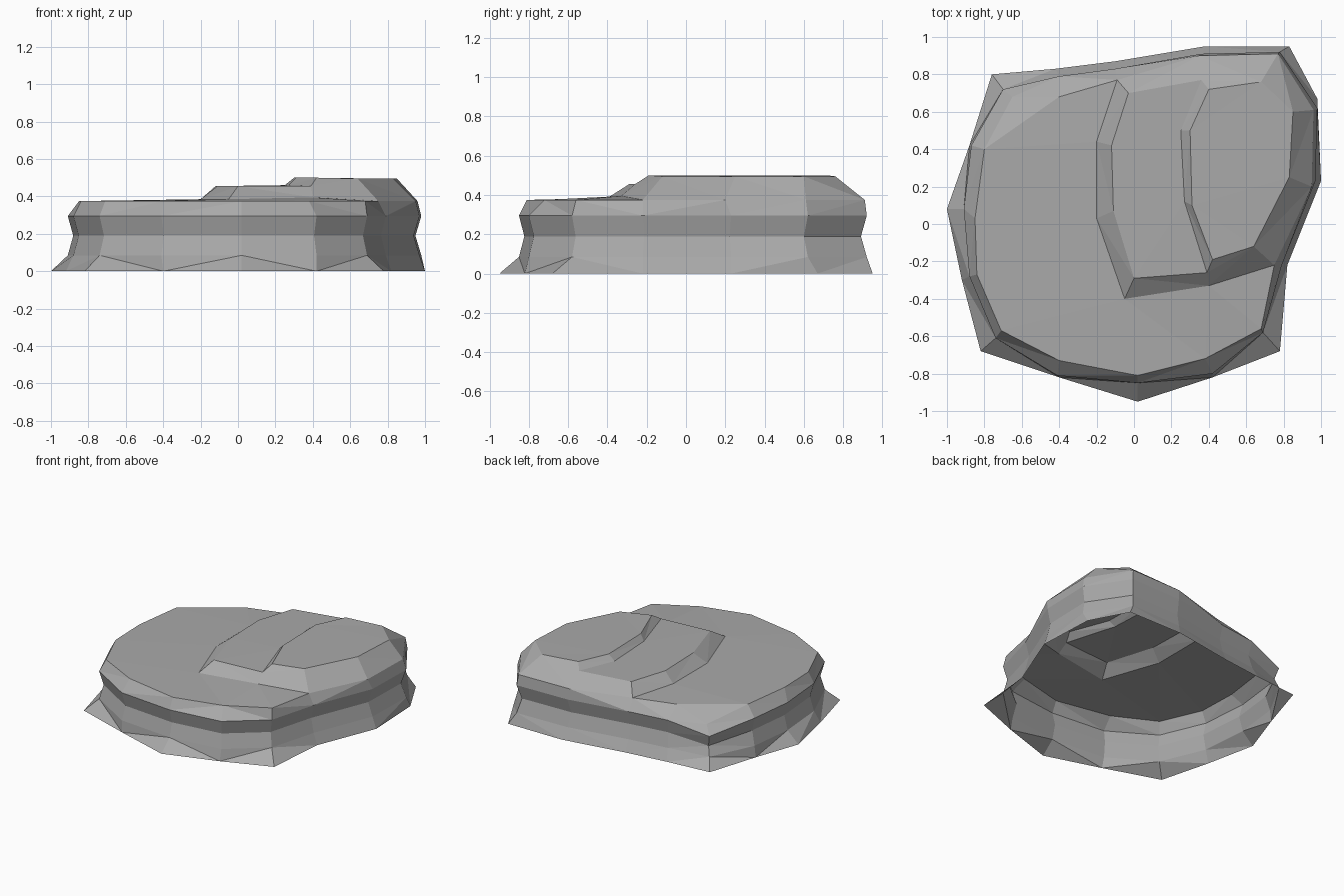
import bpy, bmesh

if "Cube" in bpy.data.objects:
    bpy.data.objects.remove(bpy.data.objects["Cube"])

# Outlines seen from above, counter-clockwise from the left side
base = [(-1, .08), (-.92, -.3), (-.82, -.68), (-.4, -.82), (.02, -.95), (.42, -.82), (.78, -.68), (.82, -.22),
        (1, .23), (.98, .67), (.83, .95), (.38, .95), (-.1, .87), (-.42, .83), (-.76, .8), (-.88, .42)]
bulge = [(-.91, .08), (-.88, -.28), (-.74, -.61), (-.41, -.81), (.02, -.85), (.42, -.8), (.69, -.58), (.79, -.22),
         (.97, .23), (.98, .62), (.78, .92), (.36, .91), (-.1, .83), (-.4, .79), (-.7, .72), (-.87, .42)]
rim = [(-.85, .03), (-.84, -.27), (-.71, -.57), (-.4, -.73), (.02, -.81), (.38, -.72), (.68, -.56), (.75, -.22),
       (.95, .2), (.96, .61), (.77, .91), (.35, .9), (-.09, .77), (-.4, .68), (-.65, .68), (-.8, .4)]

bm = bmesh.new()


def ring(pts, z, s=1.0):
    return [bm.verts.new((x * s, y * s, z)) for x, y in pts]


def strip(a, b, closed=False):
    n = len(a)
    for i in range(n if closed else n - 1):
        j = (i + 1) % n
        bm.faces.new((a[i], a[j], b[j], b[i]))


# Weathered side wall, open underneath
rings = [ring(base, 0), ring(bulge, .085), ring(bulge, .19, .968), ring(bulge, .295), ring(rim, .375)]
for lo, hi in zip(rings, rings[1:]):
    strip(lo, hi, True)
R = rings[-1]
# Worn-down back left corner
for r, z in zip(rings[1:], (.07, .14, .225, .29)):
    r[14].co.z = z

# Outlines of the two raised ledges
F = ring([(-.2, .44), (-.2, .03), (-.05, -.4), (.4, -.33)], .385)
F[3].co.z = .395
T = ring([(-.03, .7), (-.12, .42), (-.11, .07), (0, -.29), (.39, -.26)], .455)
U = ring([(.36, .77), (.25, .5), (.27, .12)], .46) + [T[4]]
V = ring([(.4, .72), (.3, .5), (.31, .1), (.42, -.19), (.64, -.12), (.83, .25), (.85, .6), (.68, .76)], .5)
for v in V[4:]:
    v.co.z = .495

# Lower plateau, ledge slopes, ledge tops
bm.faces.new(R[12:] + R[:8] + F[::-1])
strip([R[12]] + F, T)
bm.faces.new(T + U[2::-1])
strip(U, V[:4])
bm.faces.new(V)
bm.faces.new((F[3], R[7], V[4], V[3], T[4]))
strip(R[7:11], V[4:8])
bm.faces.new((R[10], R[11], U[0], V[0], V[7]))
bm.faces.new((R[11], R[12], T[0], U[0]))

bm.normal_update()
bmesh.ops.triangulate(bm, faces=bm.faces[:])
bmesh.ops.recalc_face_normals(bm, faces=bm.faces[:])
top = max(bm.faces, key=lambda f: f.calc_center_median().z)
if top.normal.z < 0:
    bmesh.ops.reverse_faces(bm, faces=bm.faces[:])

mesh = bpy.data.meshes.new("flat_rock")
bm.to_mesh(mesh)
bm.free()

# Dark grey stone
stone = bpy.data.materials.new("stone")
stone.diffuse_color = (.4, .4, .4, 1)
stone.use_nodes = True
stone.node_tree.nodes["Principled BSDF"].inputs["Base Color"].default_value = stone.diffuse_color
mesh.materials.append(stone)
bpy.context.collection.objects.link(bpy.data.objects.new("flat_rock", mesh))
